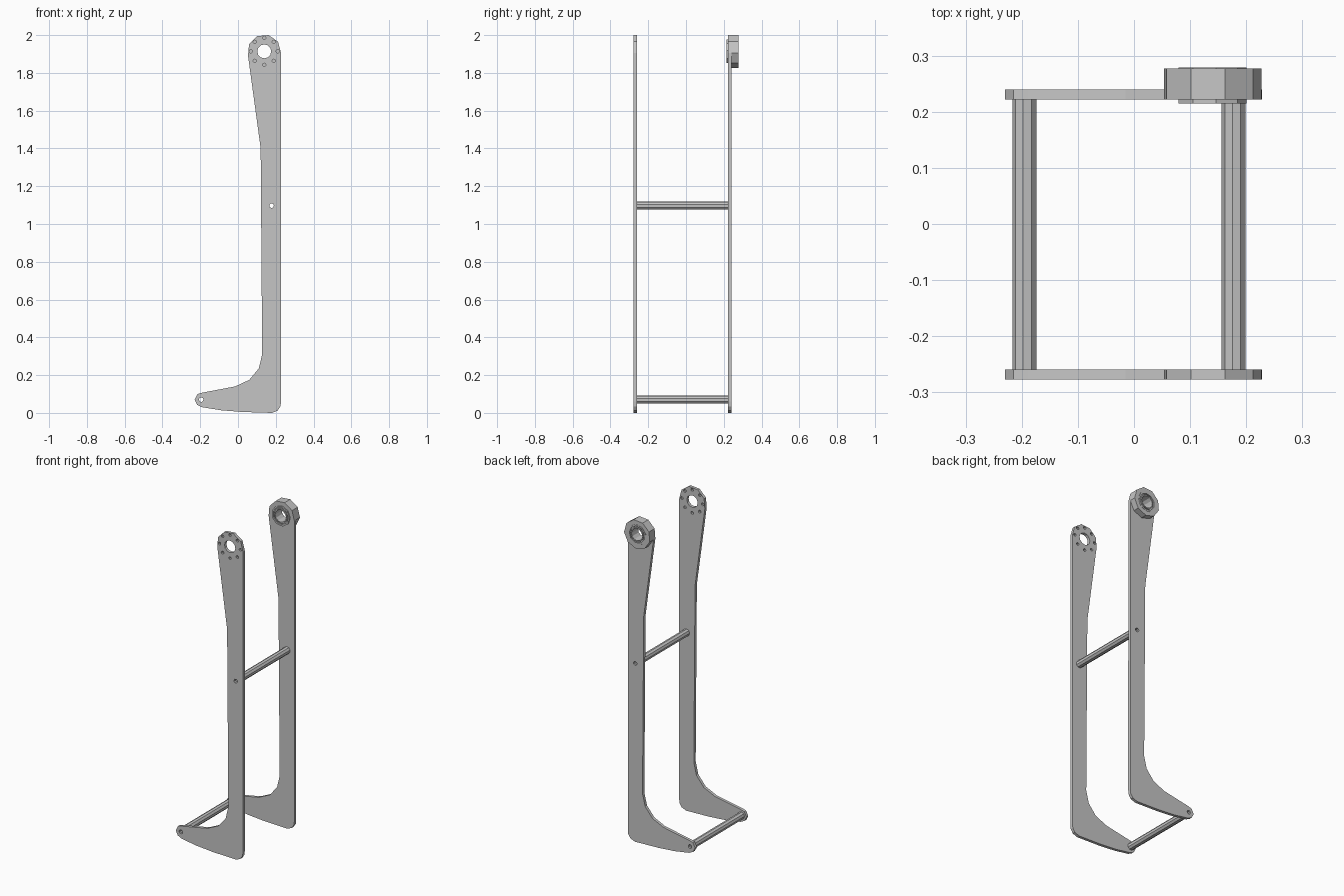
import bpy
from math import cos, sin, radians, pi

cube = bpy.data.objects.get("Cube")
if cube:
    bpy.data.objects.remove(cube, do_unlink=True)

grey = bpy.data.materials.new("plain grey")
grey.use_nodes = True
grey.diffuse_color = (0.56, 0.56, 0.56, 1)
grey.node_tree.nodes["Principled BSDF"].inputs["Base Color"].default_value = (0.56, 0.56, 0.56, 1)


def circle(x, z, radius, sides, phase=0):
    """Regular polygon as a list of (x, z) points."""
    turns = [radians(phase) + 2 * pi * i / sides for i in range(sides)]
    return [(x + radius * cos(a), z + radius * sin(a)) for a in turns]


def prism(name, loops, y0, y1):
    """Extrude an outline, with holes as the further loops, from y0 to y1."""
    curve = bpy.data.curves.new(name, 'CURVE')
    curve.dimensions = '2D'
    curve.fill_mode = 'BOTH'
    curve.extrude = (y1 - y0) / 2
    for loop in loops:
        spline = curve.splines.new('POLY')
        spline.points.add(len(loop) - 1)
        for point, (x, z) in zip(spline.points, loop):
            point.co = (x, z, 0, 1)
        spline.use_cyclic_u = True
    obj = bpy.data.objects.new(name, curve)
    bpy.context.collection.objects.link(obj)
    obj.location.y = (y0 + y1) / 2
    obj.rotation_euler.x = pi / 2
    bpy.ops.object.select_all(action='DESELECT')
    obj.select_set(True)
    bpy.context.view_layer.objects.active = obj
    bpy.ops.object.convert(target='MESH')
    obj = bpy.context.object
    obj.name = name
    obj.data.materials.clear()
    obj.data.materials.append(grey)
    bpy.ops.object.shade_flat()


# Shared positions
HUB = (0.139, 1.914)
UPPER_ROD = (0.178, 1.097)
LOWER_ROD = (-0.195, 0.07)

# Leg-shaped side plate: nine-sided head, straight shank and tapering foot
housing = circle(*HUB, 0.089, 9, -5)
shank_and_foot = [
    (0.12, 1.4), (0.128, 0.31), (0.11, 0.235), (0.06, 0.175),
    (-0.015, 0.14), (-0.19, 0.107), (-0.215, 0.1), (-0.23, 0.07),
    (-0.216, 0.043), (-0.19, 0.03), (-0.09, 0.014), (0.02, 0.005), (0.18, 0),
    (0.21, 0.012), (0.225, 0.035), (0.228, 0.06)]
outline = housing[:6] + shank_and_foot
rod_holes = [circle(*UPPER_ROD, 0.012, 9), circle(*LOWER_ROD, 0.012, 9)]
bolt_holes = [circle(x, z, 0.009, 8) for x, z in circle(*HUB, 0.071, 8)]

prism("front_side_plate",
      [outline, circle(*HUB, 0.037, 12)] + rod_holes + bolt_holes, -0.277, -0.259)
prism("back_side_plate",
      [outline, circle(*HUB, 0.056, 9, 3)] + rod_holes, 0.222, 0.24)

# Hollow rods joining the plates
for name, centre in (("upper_rod", UPPER_ROD), ("lower_rod", LOWER_ROD)):
    prism(name, [circle(*centre, 0.022, 9, 17), circle(*centre, 0.012, 9)], -0.259, 0.222)

# Nine-sided housing with a bearing: two races and a recessed web between them
prism("bearing_housing", [housing, circle(*HUB, 0.056, 9, 3)], 0.24, 0.277)
prism("bearing_outer_race",
      [circle(*HUB, 0.062, 9, 3), circle(*HUB, 0.052, 9, 3)], 0.215, 0.279)
prism("bearing_web",
      [circle(*HUB, 0.052, 9, 3), circle(*HUB, 0.043, 12)], 0.222, 0.272)
prism("bearing_inner_race",
      [circle(*HUB, 0.044, 12), circle(*HUB, 0.037, 12)], 0.215, 0.279)
